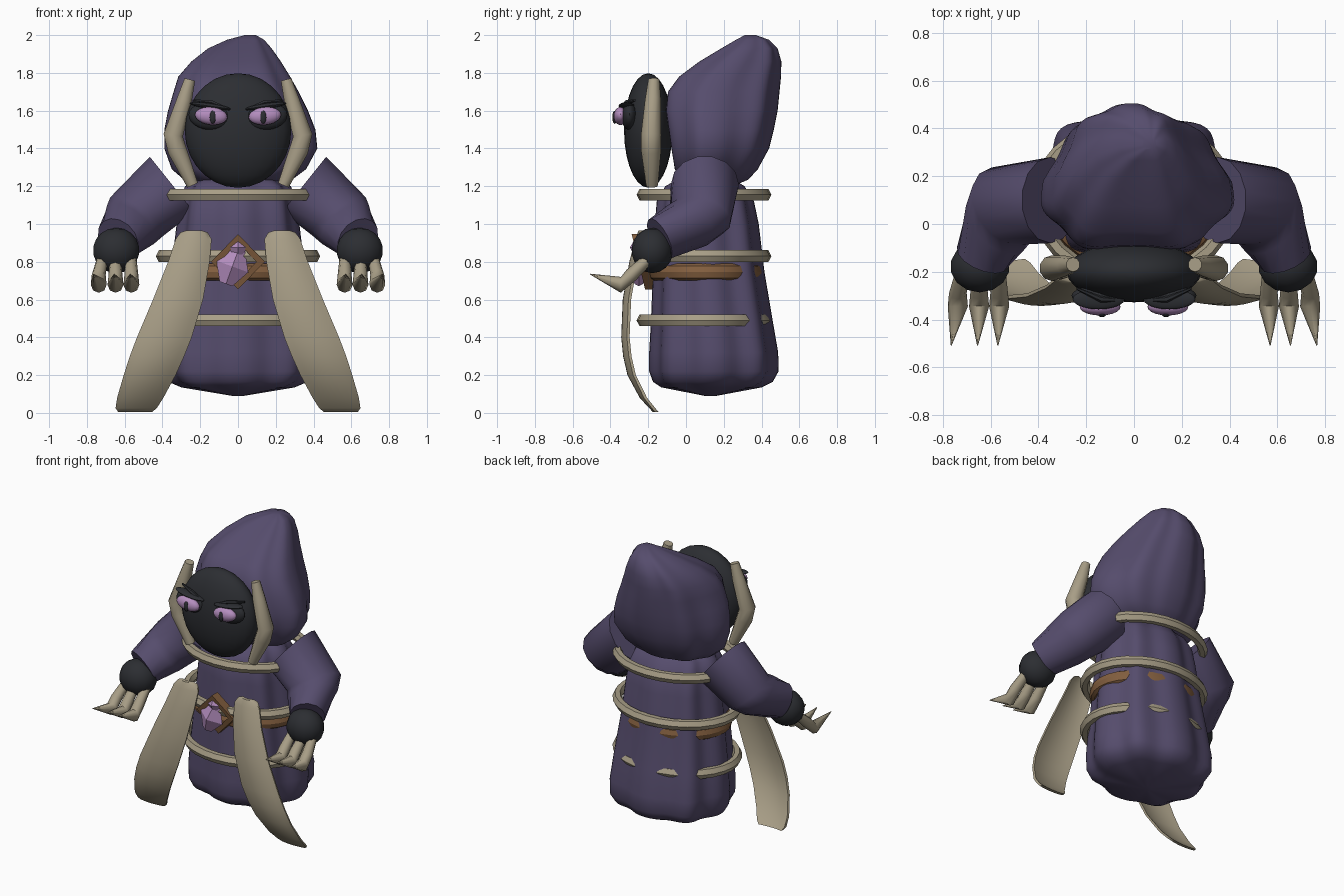
import bpy, bmesh, math
from mathutils import Vector, Matrix

if "Cube" in bpy.data.objects:
    bpy.data.objects.remove(bpy.data.objects["Cube"])


def material(name, rgb):
    m = bpy.data.materials.new(name)
    m.diffuse_color = (*rgb, 1)
    m.use_nodes = True
    m.node_tree.nodes["Principled BSDF"].inputs["Base Color"].default_value = m.diffuse_color
    return m


PURPLE = material("purple cloth", (0.092, 0.073, 0.152))
BONE = material("bone", (0.39, 0.34, 0.24))
DARK = material("dark skin", (0.025, 0.027, 0.032))
BROWN = material("brown leather", (0.23, 0.115, 0.05))
VIOLET = material("violet gem", (0.46, 0.27, 0.52))


def finish(bm, name, mat, angle):
    bmesh.ops.recalc_face_normals(bm, faces=bm.faces)
    me = bpy.data.meshes.new(name)
    bm.to_mesh(me)
    bm.free()
    me.materials.append(mat)
    for p in me.polygons:
        p.use_smooth = angle > 0
    if angle > 0:
        me.set_sharp_from_angle(angle=math.radians(angle))
    ob = bpy.data.objects.new(name, me)
    bpy.context.collection.objects.link(ob)
    return ob


def loft(name, rings, mat, angle=40, closed=False):
    """Skin a list of point rings, capped or joined end to end."""
    bm = bmesh.new()
    vs = [[bm.verts.new(p) for p in r] for r in rings]
    n = len(vs[0])
    pairs = list(zip(vs, vs[1:])) + ([(vs[-1], vs[0])] if closed else [])
    for a, b in pairs:
        for i in range(n):
            j = (i + 1) % n
            bm.faces.new((a[i], a[j], b[j], b[i]))
    if not closed:
        bm.faces.new(vs[0][::-1])
        bm.faces.new(vs[-1])
    return finish(bm, name, mat, angle)


def circle(n):
    return [(math.cos(2 * math.pi * i / n), math.sin(2 * math.pi * i / n)) for i in range(n)]


def ellipsoid(name, c, r, mat, tilt=0, seg=20, rows=12, angle=40):
    bm = bmesh.new()
    mtx = Matrix.Translation(c) @ Matrix.Rotation(tilt, 4, 'Y') @ Matrix.Diagonal((*r, 1))
    bmesh.ops.create_uvsphere(bm, u_segments=seg, v_segments=rows, radius=1, matrix=mtx)
    return finish(bm, name, mat, angle)


def crystal(name, c, r, tilt, tip):
    """Four-sided cut gem with blunt or pointed tips."""
    rot = Matrix.Rotation(tilt, 3, 'Y')
    rings = [[Vector(c) + rot @ Vector((x * k * r[0], y * k * r[1], z * r[2])) for x, y in circle(4)]
             for z, k in ((-1, tip), (0, 1), (1, tip))]
    return loft(name, rings, VIOLET, 0)


def tube(name, pts, radii, side, mat, sides=8, angle=50):
    """Round bar through pts lying in a plane with normal `side`."""
    pts = [Vector(p) for p in pts]
    side = Vector(side)
    rings = []
    for i, p in enumerate(pts):
        t = pts[min(i + 1, len(pts) - 1)] - pts[max(i - 1, 0)]
        up = t.cross(side).normalized()
        rings.append([p + (side * a + up * b) * radii[i] for a, b in circle(sides)])
    return loft(name, rings, mat, angle)


def cloth(name, rows, folds, depth, power, taper=0.0):
    """Folded cloth volume; rows are z, half width, front y, back y, x shift."""
    rings = []
    for z, rx, y0, y1, xs in rows:
        ring = []
        for i, (c, s) in enumerate(circle(80)):
            a = 2 * math.pi * i / 80
            k = 1 - depth * (0.5 - 0.5 * math.cos(folds * (a - math.pi / 2)))
            yn = math.copysign(abs(s) ** (2 / power), s)
            x = math.copysign(abs(c) ** (2 / power), c) * rx * k * (1 - taper * max(yn, 0)) + xs
            ring.append((x, yn * k * (y1 - y0) / 2 + (y0 + y1) / 2, z))
        rings.append(ring)
    return loft(name, rings, PURPLE, 60)


def hoop(name, z, rx, y0, y1, w, h, mat, sides=6):
    """Elliptical band around the body, sized by its outer edge."""
    cy, ry = (y0 + y1) / 2, (y1 - y0) / 2
    rings = [[((rx - w + w * a) * c, cy + (ry - w + w * a) * s, z + h * b)
              for a, b in circle(sides)] for c, s in circle(28)]
    return loft(name, rings, mat, 30, closed=True)


# Robe and hood
cloth("robe", [(0.09, 0.03, 0.10, 0.16, 0), (0.135, 0.30, -0.13, 0.40, 0),
               (0.165, 0.37, -0.175, 0.46, 0), (0.22, 0.405, -0.195, 0.49, 0),
               (0.32, 0.41, -0.195, 0.488, 0), (0.5, 0.39, -0.185, 0.457, 0),
               (0.75, 0.355, -0.175, 0.415, 0), (1.0, 0.325, -0.165, 0.385, 0),
               (1.12, 0.31, -0.155, 0.36, 0), (1.2, 0.28, -0.11, 0.31, 0),
               (1.25, 0.20, -0.02, 0.23, 0)], 8, 0.09, 2.35)
cloth("hood", [(1.205, 0.16, 0.05, 0.26, 0), (1.235, 0.29, -0.03, 0.33, 0),
               (1.29, 0.36, -0.07, 0.38, 0.005), (1.4, 0.41, -0.09, 0.44, 0.015),
               (1.5, 0.405, -0.105, 0.465, 0.01), (1.6, 0.375, -0.12, 0.485, 0),
               (1.7, 0.335, -0.11, 0.495, -0.01), (1.78, 0.30, -0.05, 0.503, -0.02),
               (1.86, 0.24, 0.06, 0.505, -0.01), (1.93, 0.17, 0.18, 0.485, 0.01),
               (1.975, 0.10, 0.26, 0.44, 0.04), (2.0, 0.03, 0.31, 0.37, 0.065)],
      7, 0.07, 2.9, 0.28)

# Bands around the robe
for label, z in (("upper_band", 1.155), ("middle_band", 0.83), ("lower_band", 0.49)):
    hoop(label, z, 0.435, -0.262, 0.452, 0.032, 0.036, BONE)
hoop("belt", 0.745, 0.378, -0.20, 0.408, 0.03, 0.045, BROWN, 8)

# Buckle: forward-leaning diamond frame with cut gems
loft("buckle_frame", [[(c * r, y - 0.25 * s * r, 0.8 + s * r * 1.03) for r, y in
                       ((0.142, -0.252), (0.142, -0.19), (0.098, -0.19), (0.098, -0.252))]
                      for c, s in circle(4)], BROWN, 0, closed=True)
crystal("gem", (-0.03, -0.25, 0.775), (0.09, 0.056, 0.098), 0.35, 0.4)
crystal("small_gem", (0.0, -0.262, 0.875), (0.055, 0.035, 0.06), 0, 0.05)

# Head
ellipsoid("head", (0, -0.2, 1.495), (0.282, 0.128, 0.303), DARK, 0, 24, 14)

for s, tag in ((1, "right"), (-1, "left")):
    # Eye, lid and brow
    ellipsoid(tag + "_eye_socket", (s * 0.15, -0.30, 1.57), (0.112, 0.042, 0.072), DARK, -s * 0.1)
    ellipsoid(tag + "_eye", (s * 0.142, -0.347, 1.572), (0.086, 0.036, 0.047), VIOLET, -s * 0.1)
    ellipsoid(tag + "_pupil", (s * 0.134, -0.378, 1.565), (0.017, 0.012, 0.035), DARK, 0, 10, 6)
    ellipsoid(tag + "_eyelid", (s * 0.148, -0.315, 1.624), (0.11, 0.042, 0.015), DARK, -s * 0.14)
    tube(tag + "_brow", [(s * 0.045, -0.32, 1.605), (s * 0.14, -0.315, 1.643), (s * 0.24, -0.27, 1.655)],
         (0.006, 0.014, 0.006), (0, 1, 0), DARK, 6)

    # Bone bar beside the face
    tube(tag + "_face_bar", [(s * 0.255, -0.17, 1.765), (s * 0.283, -0.175, 1.66),
                             (s * 0.343, -0.185, 1.47), (s * 0.322, -0.185, 1.39),
                             (s * 0.24, -0.18, 1.205)],
         (0.03, 0.042, 0.054, 0.053, 0.032), (0, 1, 0), BONE, 10)

    # Sleeve: shoulder, elbow and cuff sections
    sections = [((0.35, 0.10, 1.21), (0, 0.18, 0), (0.12, 0, 0.15)),
                ((0.535, 0.075, 1.04), (0, 0.155, -0.06), (0.145, 0.05, 0.09)),
                ((0.57, 0.01, 0.995), (0.02, 0.13, -0.08), (0.132, 0.04, 0.085)),
                ((0.635, -0.14, 0.92), (0.055, 0.067, -0.074), (0.092, 0, 0.08))]
    rings = []
    for c, u, v in sections:
        ring = []
        for a, b in circle(14):
            p = Vector(c) + Vector(u) * a + Vector(v) * b
            ring.append((s * p.x, p.y, p.z))
        rings.append(ring)
    loft(tag + "_sleeve", rings, PURPLE, 45)

    # Hand and claws
    ellipsoid(tag + "_hand", (s * 0.645, -0.178, 0.86), (0.126, 0.11, 0.12), DARK, 0, 14, 9)
    for i, (x0, x1) in enumerate(((0.567, 0.57), (0.65, 0.655), (0.718, 0.765))):
        xm = (x0 + x1) / 2 - 0.004
        tube(f"{tag}_claw_{i + 1}", [(s * x0, -0.20, 0.815), (s * xm, -0.29, 0.73),
                                     (s * xm, -0.345, 0.678), (s * x1, -0.508, 0.735)],
             (0.03, 0.037, 0.042, 0.002), (1, 0, 0), BONE, 8)

    # Curved hanging panel: height, inner x, outer x, front y, bow
    rows = [(0.965, 0.19, 0.275, -0.25, 0.015), (0.955, 0.16, 0.305, -0.255, 0.025),
            (0.92, 0.14, 0.33, -0.268, 0.03), (0.8, 0.15, 0.37, -0.30, 0.03),
            (0.6, 0.185, 0.45, -0.335, 0.03), (0.4, 0.245, 0.535, -0.343, 0.03),
            (0.3, 0.285, 0.573, -0.333, 0.03), (0.2, 0.33, 0.605, -0.31, 0.03),
            (0.08, 0.395, 0.64, -0.245, 0.022), (0.025, 0.43, 0.648, -0.195, 0.014),
            (0.005, 0.455, 0.635, -0.175, 0.01)]
    rings = []
    for z, xi, xo, y, bow in rows:
        mid, half = (xi + xo) / 2, (xo - xi) / 2
        ts = [-1 + 2 * k / 8 for k in range(9)]
        front = [(s * (mid + half * t), y + bow * t * t, z) for t in ts]
        back = [(s * (mid + half * t * 0.97), y + 0.022 + bow * 0.75 * t * t, z) for t in reversed(ts)]
        rings.append(front + back)
    loft(tag + "_panel", rings, BONE, 50)
